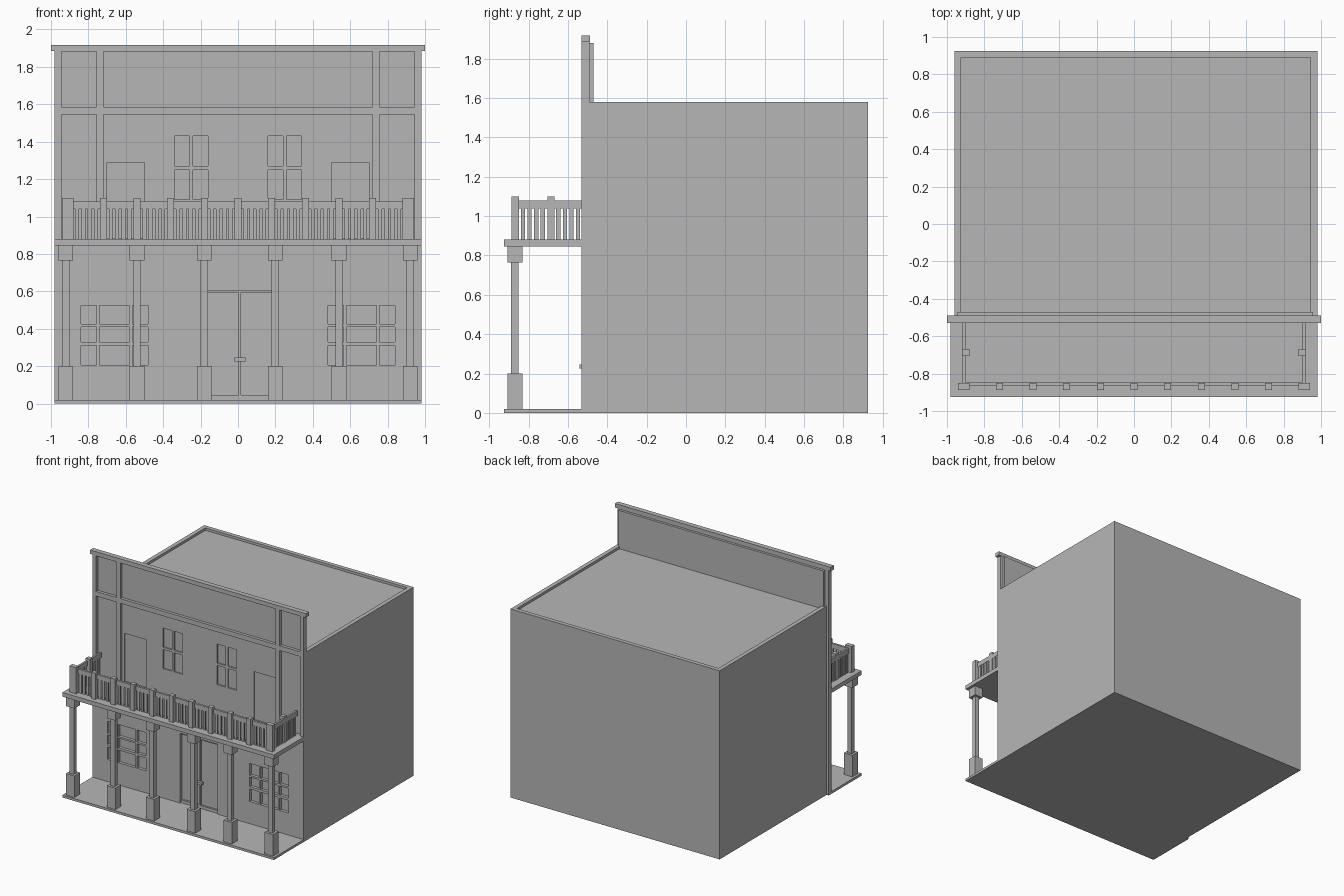
import bpy
import bmesh

cube = bpy.data.objects.get("Cube")
if cube:
    bpy.data.objects.remove(cube, do_unlink=True)

grey = bpy.data.materials.new("plain_grey")
grey.use_nodes = True
grey.diffuse_color = (0.47, 0.47, 0.47, 1)
bsdf = next(n for n in grey.node_tree.nodes if n.type == 'BSDF_PRINCIPLED')
bsdf.inputs["Base Color"].default_value = grey.diffuse_color
bsdf.inputs["Roughness"].default_value = 0.8


def boxes(name, spans):
    """One object from boxes given as (x range, y range, z range)."""
    bm = bmesh.new()
    for span in spans:
        verts = bmesh.ops.create_cube(bm, size=1)["verts"]
        for v in verts:
            for i, (lo, hi) in enumerate(span):
                v.co[i] = lo if v.co[i] < 0 else hi
    mesh = bpy.data.meshes.new(name)
    bm.to_mesh(mesh)
    bm.free()
    mesh.materials.append(grey)
    obj = bpy.data.objects.new(name, mesh)
    bpy.context.scene.collection.objects.link(obj)
    return obj


def carve(obj, spans):
    """Sink box-shaped recesses into an object."""
    cutter = boxes("cutter", spans)
    cutter.hide_render = True
    mod = obj.modifiers.new("recess", 'BOOLEAN')
    mod.operation = 'DIFFERENCE'
    mod.solver = 'EXACT'
    mod.object = cutter
    bpy.context.view_layer.objects.active = obj
    bpy.ops.object.modifier_apply(modifier=mod.name)
    bpy.data.objects.remove(cutter, do_unlink=True)


def mirrored(spans):
    return spans + [((-x[1], -x[0]), y, z) for x, y, z in spans]


def around(c, half):
    return (c - half, c + half)


# Main building with a sunken flat roof
building = boxes("building", [((-0.96, 0.98), (-0.49, 0.925), (0, 1.58))])
carve(building, [((-0.925, 0.945), (-0.47, 0.89), (1.56, 1.7))])

# Tall false front: framed panels, then openings sunk deeper
facade = boxes("facade", [((-0.98, 0.98), (-0.53, -0.49), (0, 1.89))])
sunk = (-0.6, -0.505)
deep = (-0.6, -0.494)
panels = []
for z in ((0.88, 1.545), (1.585, 1.883)):
    panels += [((-0.72, 0.72), sunk, z)] + mirrored([((0.757, 0.945), sunk, z)])
carve(facade, panels)

openings = [((0.5, 0.7), deep, (0.885, 1.29))]
for x in ((0.16, 0.24), (0.26, 0.34)):
    for z in ((1.09, 1.25), (1.27, 1.43)):
        openings.append((x, deep, z))
for x in ((0.48, 0.565), (0.58, 0.74), (0.757, 0.84)):
    for z in ((0.205, 0.31), (0.33, 0.41), (0.425, 0.525)):
        openings.append((x, sunk, z))
carve(facade, mirrored(openings) + [((-0.165, 0.18), sunk, (0.02, 0.605))])

boxes("facade_back_panel", [((-0.945, 0.957), (-0.49, -0.47), (1.56, 1.88))])
boxes("facade_cap", [((-1, 1), (-0.53, -0.488), (1.885, 1.918))])

# Double door frame and handle
trim = (-0.52, -0.5)
boxes("door_frame", [
    ((0.003, 0.017), trim, (0.02, 0.605)),
    ((-0.165, 0.18), trim, (0.593, 0.605)),
    ((-0.165, 0.18), trim, (0.02, 0.045)),
])
boxes("door_handle", [((-0.02, 0.04), (-0.54, -0.515), (0.225, 0.247))])

# Porch floor and balcony floor
boxes("porch_floor", [((-0.98, 0.98), (-0.925, -0.52), (0, 0.02))])
boxes("balcony_floor", [((-0.98, 0.98), (-0.925, -0.52), (0.845, 0.88))])

# Porch columns with wide base and capital
column_y = -0.87
for i, x in enumerate((-0.92, -0.54, -0.18, 0.2, 0.54, 0.92)):
    wide = (around(x, 0.039), around(column_y, 0.038))
    slim = (around(x, 0.02), around(column_y, 0.019))
    boxes(f"column_{i + 1}", [
        (*wide, (0.02, 0.2)), (*slim, (0.2, 0.765)), (*wide, (0.765, 0.845))])

# Railing posts
post_z = (0.88, 1.1)
posts = mirrored([((0.88, 0.94), (-0.887, -0.85), post_z),
                  ((0.88, 0.919), (-0.705, -0.668), post_z)])
posts += [(around(0.18 * i, 0.019), (-0.887, -0.85), post_z) for i in range(-4, 5)]
boxes("railing_posts", posts)

# Handrails along the front and both sides
rail_z = (1.04, 1.08)
boxes("front_handrail", [((-0.9, 0.9), (-0.863, -0.845), rail_z)])
boxes("side_handrails", mirrored([((0.902, 0.918), (-0.86, -0.52), rail_z)]))

# Balusters, four in each bay between posts
offsets = [0.0335 * (k - 1.5) for k in range(4)]
baluster_z = (0.88, 1.04)
front = [(around(0.18 * (i + 0.5) + d, 0.0105), (-0.86, -0.848), baluster_z)
         for i in range(-5, 5) for d in offsets]
sides = [((0.904, 0.916), around(c + d, 0.0105), baluster_z)
         for c in (-0.778, -0.599) for d in offsets]
boxes("front_balusters", front)
boxes("side_balusters", mirrored(sides))
